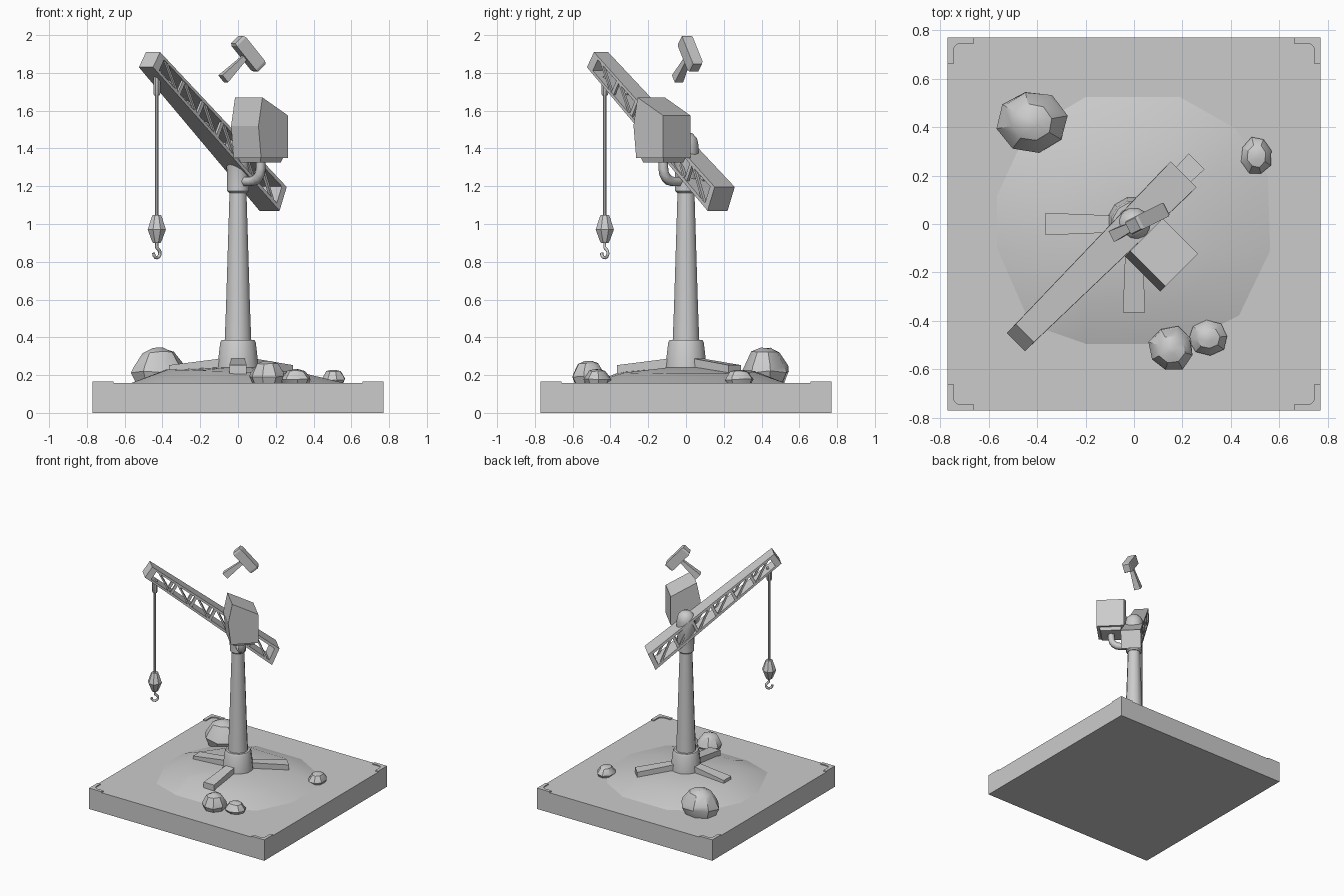
import bpy, bmesh, math, random
from mathutils import Vector, Matrix

if "Cube" in bpy.data.objects:
    bpy.data.objects.remove(bpy.data.objects["Cube"])

random.seed(4)
R2 = math.sqrt(0.5)
S = Vector((R2, R2, 0))      # along the boom, towards its low end
M = Vector((R2, -R2, 0))     # across the boom, towards the cabin
Z = Vector((0, 0, 1))


def loft(name, rings, smooth=None):
    """Skin equal-sized rings of points and cap both ends."""
    bm = bmesh.new()
    vr = [[bm.verts.new(p) for p in r] for r in rings]
    n = len(vr[0])
    for a, b in zip(vr, vr[1:]):
        for i in range(n):
            j = (i + 1) % n
            bm.faces.new((a[i], a[j], b[j], b[i]))
    bm.faces.new(vr[0])
    bm.faces.new(vr[-1])
    bmesh.ops.recalc_face_normals(bm, faces=bm.faces)
    me = bpy.data.meshes.new(name)
    bm.to_mesh(me)
    bm.free()
    ob = bpy.data.objects.new(name, me)
    bpy.context.collection.objects.link(ob)
    if smooth:
        bpy.context.view_layer.objects.active = ob
        bpy.ops.object.select_all(action='DESELECT')
        ob.select_set(True)
        bpy.ops.object.shade_smooth_by_angle(angle=math.radians(smooth))
    return ob


def lathe(name, profile, at=(0, 0), n=12, smooth=40):
    """Turn (radius, z) points about a vertical axis."""
    ang = [2 * math.pi * (i + 0.5) / n for i in range(n)]
    return loft(name, [[(at[0] + r * math.cos(a), at[1] + r * math.sin(a), z)
                        for a in ang] for r, z in profile], smooth)


def rect(c, u, v, hu, hv):
    return [c - u * hu - v * hv, c + u * hu - v * hv, c + u * hu + v * hv, c - u * hu + v * hv]


def tube(name, pts, radius, bevel_res=2):
    cu = bpy.data.curves.new(name, 'CURVE')
    cu.dimensions = '3D'
    cu.bevel_depth = radius
    cu.bevel_resolution = bevel_res
    cu.use_fill_caps = True
    sp = cu.splines.new('POLY')
    sp.points.add(len(pts) - 1)
    for p, co in zip(sp.points, pts):
        p.co = (*co, 1)
    ob = bpy.data.objects.new(name, cu)
    bpy.context.collection.objects.link(ob)
    return ob


# ground slab with raised corner brackets
loft("ground_slab", [rect(Vector((0, 0, z)), Vector((1, 0, 0)), Vector((0, 1, 0)), 0.77, 0.77)
                     for z in (0, 0.158)])
fillet = [(0.715 + 0.03 * math.cos(a) , 0.715 + 0.03 * math.sin(a))
          for a in (0, math.pi / 6, math.pi / 3, math.pi / 2)]
bracket = [(0.77, 0.66), (0.77, 0.77), (0.66, 0.77), (0.66, 0.745)] + fillet[::-1] + [(0.745, 0.66)]
for k in range(4):
    rot = Matrix.Rotation(k * math.pi / 2, 3, 'Z')
    loft("corner_bracket", [[rot @ Vector((x, y, z)) for x, y in bracket] for z in (0.15, 0.166)])

# earth mound
outer = [(.19, .53), (.42, .4), (.56, .2), (.57, -.11), (.44, -.38), (.2, -.5), (-.2, -.5),
         (-.43, -.42), (-.57, -.1), (-.57, .12), (-.45, .38), (-.2, .53)]
inner = [(.17, .37), (.27, .3), (.355, .22), (.36, -.12), (.3, -.22), (.2, -.33), (-.2, -.33),
         (-.28, -.25), (-.37, -.1), (-.38, .1), (-.28, .25), (-.14, .36)]
loft("mound", [[(x, y, .156) for x, y in outer],
               [(x, y, .218 - .03 * x) for x, y in inner],
               [(x * .3, y * .3, .24) for x, y in inner]], 30)


# rocks: x, y, half sizes, top height, spin
def rock(name, x, y, rx, ry, top, spin):
    rings = []
    for r, f in ((.8, 0), (1, .35), (.92, .5), (.6, .88), (.2, 1)):
        ring = []
        for i in range(8):
            a = 2 * math.pi * i / 8 + spin
            k = r * random.uniform(.94, 1.05)
            ring.append((x + rx * k * math.cos(a), y + ry * k * math.sin(a),
                         .15 + (top - .15) * min(1, f + random.uniform(-.04, .04) * (f > 0))))
        rings.append(ring)
    loft(name, rings, 35)


rock("large_rock", -.42, .42, .145, .13, .345, .2)
rock("front_rock", .155, -.515, .095, .095, .275, .5)
rock("front_small_rock", .307, -.47, .08, .072, .232, .1)
rock("side_rock", .505, .28, .065, .08, .228, .3)

# mast and its three feet
lathe("mast_foot", [(.115, .2), (.112, .25), (.098, .37), (.09, .387), (.07, .387)])
lathe("mast", [(.073, .38), (.066, .55), (.046, 1.18)])
lathe("mast_head", [(.05, 1.165), (.06, 1.175), (.06, 1.20), (.062, 1.31), (.068, 1.33), (.068, 1.42),
                    (.06, 1.455), (.035, 1.48), (.012, 1.487)])
for deg in (180, 270, 45):
    a = math.radians(deg)
    d, p = Vector((math.cos(a), math.sin(a), 0)), Vector((-math.sin(a), math.cos(a), 0))
    loft("mast_leg", [rect(d * r + Z * (lo + hi) / 2, p, Z, w, (hi - lo) / 2)
                      for r, w, lo, hi in ((.05, .035, .2, .305), (.11, .036, .2, .285), (.365, .046, .19, .253))])

# boom: tapered box addressed by length u 0..1, width w -1..1, height h 0..1
LO = (Vector((-.689, 0, 1.83)), Vector((.236, 0, 1.07)))
HI = (Vector((-.636, 0, 1.91)), Vector((.29, 0, 1.196)))


def bp(u, w, h):
    c = LO[0].lerp(LO[1], u).lerp(HI[0].lerp(HI[1], u), h)
    return S * c.x + Z * c.z + M * w * (.053 + .022 * u)


def bbox(name, low, high, w0, w1, h0, h1):
    loft(name, [[bp(u, w, h) for u, w in ((us[0], w0), (us[1], w0), (us[1], w1), (us[0], w1))]
                for us, h in ((low, h0), (high, h1))])


for name, h0, h1 in (("boom_bottom_plate", 0, .15), ("boom_top_plate", .85, 1)):
    bbox(name, (0, 1), (0, 1), -1, 1, h0, h1)
for name, u0, u1 in (("boom_tip_plate", 0, .04), ("boom_tail_plate", .97, 1)):
    bbox(name, (u0, u1), (u0, u1), -1, 1, .1, .9)
bays = 6
for side in (-1, 1):
    for i in range(bays):
        u0, u1 = .05 + .91 * i / bays, .05 + .91 * (i + 1) / bays
        w = sorted((side * .7, side * .96))
        bbox("boom_brace", (u1 - .022, u1), (u0, u0 + .022), *w, .12, .88)
        if i:
            bbox("boom_post", (u0 - .01, u0 + .008), (u0 - .01, u0 + .008), *w, .12, .88)

# operator cabin on a bent support arm
prof = [(-.09, 1.67), (-.12, 1.52), (-.1, 1.35), (.1, 1.35), (.1, 1.575)]
loft("cabin", [[S * s + M * m + Z * z for s, z in prof] for m in (.068, .273)])
loft("cabin_floor", [rect(M * .17 + Z * z, S, M, h, h) for z, h in ((1.325, .075), (1.355, .085))])
arm = [M * .03 + Z * 1.225, M * .1 + Z * 1.225]
arm += [M * (.1 + .07 * math.sin(t)) + Z * (1.295 - .07 * math.cos(t))
        for t in [math.pi / 8 * k for k in range(1, 5)]] + [M * .17 + Z * 1.335]
tube("cabin_arm", arm, .027, 1)

# cable, pulley block and hook
hx = (-.43, -.43)
lathe("cable_sleeve", [(.015, 1.68), (.02, 1.69), (.02, 1.78)], hx, 8)
lathe("cable", [(.009, 1.03), (.009, 1.72)], hx, 8)
lathe("hook_block", [(.022, .9), (.03, .915), (.052, .97), (.03, 1.035), (.024, 1.047)], hx, 8, 20)
hc = Vector((hx[0], hx[1], .845))
hook = [hc + Z * .06, hc + Z * .03]
hook += [hc + S * .024 * math.cos(a) + Z * .024 * math.sin(a)
         for a in [math.radians(60 - 35 * k) for k in range(8)]]
tube("hook", hook, .009, 1)

# floating hammer
H = Vector((.12, .06, -.15)).normalized()
P = Vector((-.06, .12, 0)).normalized()
G = P.cross(H).normalized()
G = G if G.z > 0 else -G
c = Vector((.055, .022, 1.902))
loft("hammer_head", [rect(c + H * t, P, G, w, g)
                     for t, w, g in ((-.1, .026, .03), (-.085, .031, .036), (.085, .031, .036), (.1, .026, .03))])
loft("hammer_handle", [rect(c - G * t, P, H, w, w)
                       for t, w in ((.0, .014), (.06, .015), (.13, .02), (.2, .025))])
